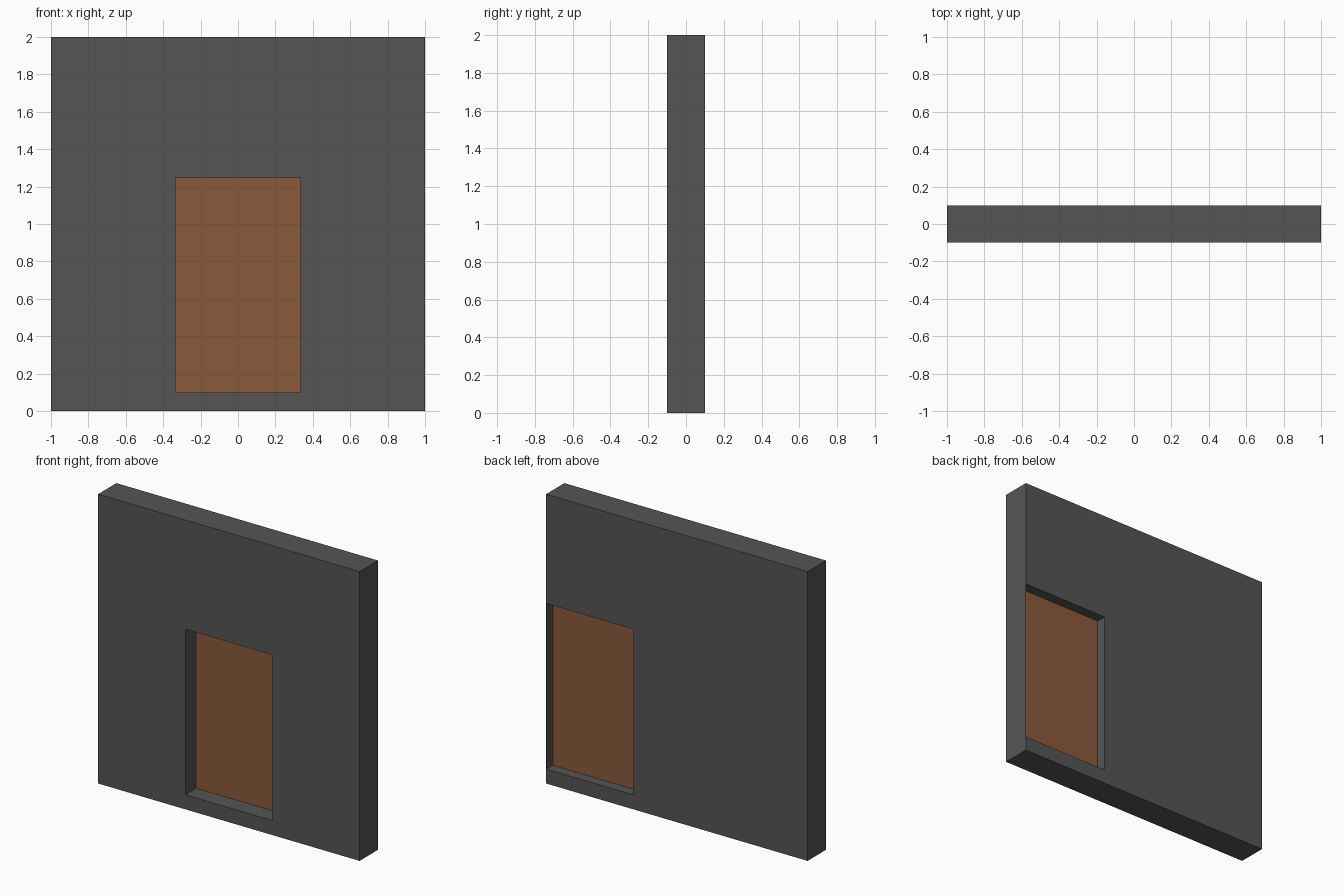
import bpy
import bmesh
from mathutils import Matrix

cube = bpy.data.objects.get("Cube")
if cube:
    bpy.data.objects.remove(cube, do_unlink=True)


def make_material(name, color):
    mat = bpy.data.materials.new(name)
    mat.use_nodes = True
    mat.diffuse_color = color
    mat.node_tree.nodes["Principled BSDF"].inputs["Base Color"].default_value = color
    return mat


WIDTH, DEPTH, HEIGHT = 2.0, 0.2, 2.0
DOOR_LEFT, DOOR_EDGE = -1 / 3, 1 / 3
END_EDGE = 0.998            # paper-thin skin left at the wall end
SILL, HEAD = 0.1, 1.245

# Wall slab
bm = bmesh.new()
bmesh.ops.create_cube(
    bm, size=1,
    matrix=Matrix.Translation((0, 0, HEIGHT / 2)) @ Matrix.Diagonal((WIDTH, DEPTH, HEIGHT, 1)))

# Score the slab along the opening edges
cuts = [((x, 0, 0), (1, 0, 0)) for x in (DOOR_LEFT, DOOR_EDGE, END_EDGE)]
cuts += [((0, 0, z), (0, 0, 1)) for z in (SILL, HEAD)]
for point, normal in cuts:
    bmesh.ops.bisect_plane(bm, geom=bm.verts[:] + bm.edges[:] + bm.faces[:],
                           plane_co=point, plane_no=normal)


def sink_door(side, x_min, x_max, depth):
    """Push the panel between the cuts into the wall and colour it as a door."""
    bm.normal_update()
    for face in bm.faces[:]:
        c = face.calc_center_median()
        if face.normal.y * side > 0.9 and x_min < c.x < x_max and SILL < c.z < HEAD:
            bmesh.ops.inset_individual(bm, faces=[face], thickness=0, depth=-depth)
            face.material_index = 1


# Front doorway in the middle, rear doorway at the left end
sink_door(-1, DOOR_LEFT, DOOR_EDGE, 0.12)
sink_door(1, DOOR_EDGE, END_EDGE, 0.07)

mesh = bpy.data.meshes.new("wall_with_doors")
bm.to_mesh(mesh)
bm.free()
mesh.materials.append(make_material("dark grey wall", (0.0908, 0.0908, 0.0908, 1)))
mesh.materials.append(make_material("brown door", (0.258, 0.1022, 0.0452, 1)))
wall = bpy.data.objects.new("wall_with_doors", mesh)
bpy.context.collection.objects.link(wall)
